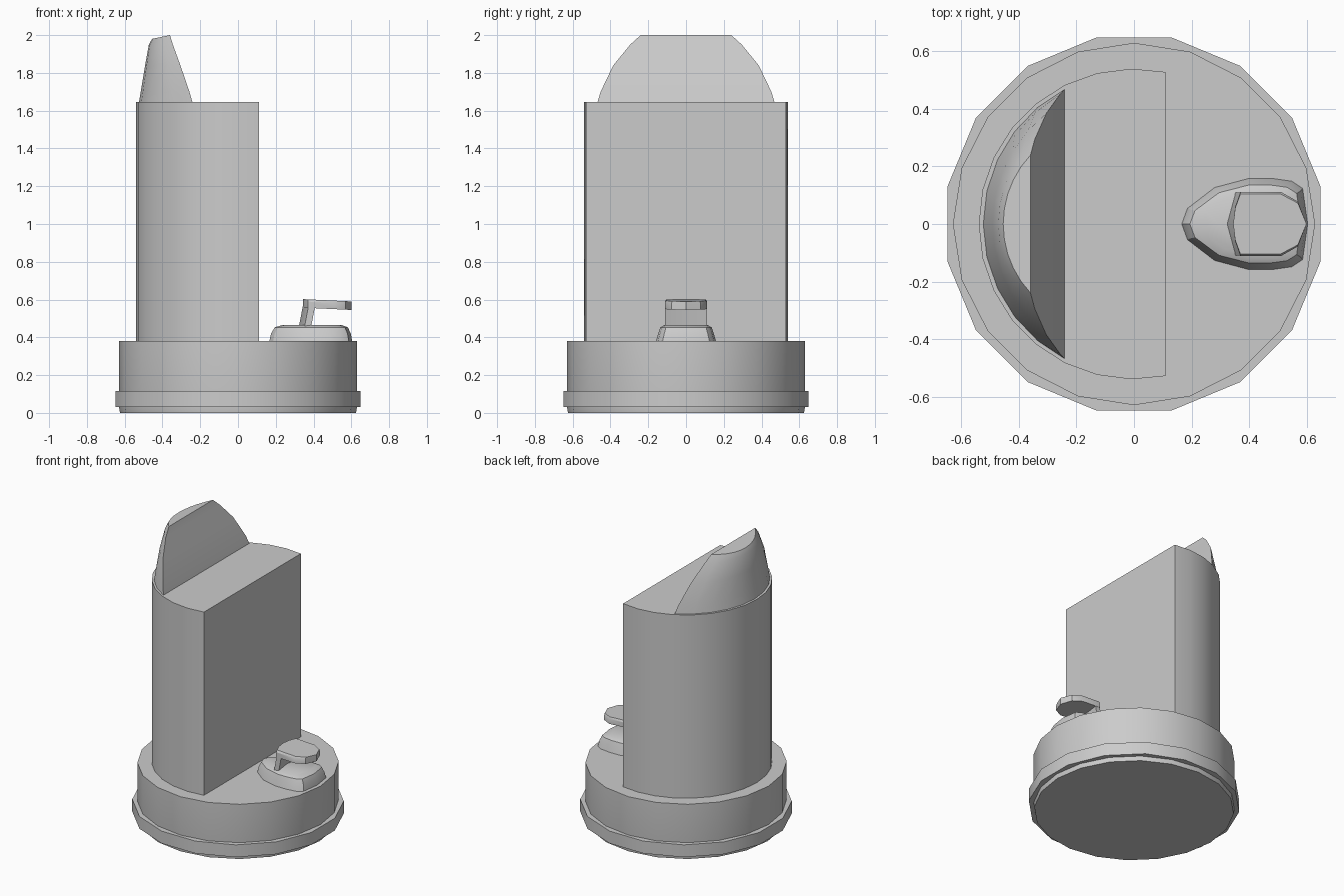
import bpy, bmesh, math

cube = bpy.data.objects.get("Cube")
if cube:
    bpy.data.objects.remove(cube, do_unlink=True)

GREY = (0.6, 0.6, 0.6, 1.0)
mat = bpy.data.materials.new("plain grey")
mat.use_nodes = True
mat.diffuse_color = GREY
mat.node_tree.nodes["Principled BSDF"].inputs["Base Color"].default_value = GREY


def loft(name, rings, smooth_angle=30):
    """Skin a stack of equal-length point rings and cap both ends."""
    bm = bmesh.new()
    loops = [[bm.verts.new(p) for p in ring] for ring in rings]
    n = len(loops[0])
    for low, high in zip(loops, loops[1:]):
        for i in range(n):
            j = (i + 1) % n
            bm.faces.new((low[i], low[j], high[j], high[i]))
    bm.faces.new(loops[0][::-1])
    bm.faces.new(loops[-1])
    bmesh.ops.recalc_face_normals(bm, faces=bm.faces)
    mesh = bpy.data.meshes.new(name)
    bm.to_mesh(mesh)
    bm.free()
    mesh.materials.append(mat)
    mesh.shade_smooth()
    mesh.set_sharp_from_angle(angle=math.radians(smooth_angle))
    obj = bpy.data.objects.new(name, mesh)
    bpy.context.collection.objects.link(obj)
    return obj


def circle(r, z, sides, turn=0.0):
    return [(r * math.cos(turn + math.tau * i / sides),
             r * math.sin(turn + math.tau * i / sides), z) for i in range(sides)]


def arc(r, start, end, steps, cx=0.0):
    return [(cx + r * math.cos(start + (end - start) * i / steps),
             r * math.sin(start + (end - start) * i / steps)) for i in range(steps + 1)]


def mirror_y(half):
    """Close a half outline (first and last points on y = 0)."""
    return half + [(x, -y) for x, y in half[-2:0:-1]]


# Round base: drum with a wider rim near the floor
loft("base_drum", [circle(0.625, 0.0, 20), circle(0.63, 0.03, 20), circle(0.63, 0.38, 20)])
half_step = math.pi / 16
loft("base_rim", [circle(0.662, 0.03, 16, half_step), circle(0.662, 0.115, 16, half_step)])

# Tall D-shaped column, flat towards +x
a = math.acos(0.11 / 0.54)
d_shape = arc(0.54, a, math.tau - a, 16)
loft("column", [[(x, y, z) for x, y in d_shape] for z in (0.375, 1.645)])

# Crown: circle segments that narrow and lean outwards
# height, x of flat side, half width, x of outer side, drop of outer edge
levels = [(1.64, -0.24, 0.47, -0.525, 0), (1.70, -0.257, 0.452, -0.515, 0),
          (1.84, -0.305, 0.385, -0.492, 0), (1.95, -0.345, 0.295, -0.472, 0),
          (2.0, -0.36, 0.24, -0.455, 0.02)]
rings = []
for z, flat, w, outer, drop in levels:
    s = flat - outer
    r = (s * s + w * w) / (2 * s)
    half = math.asin(w / r)
    pts = arc(r, math.pi - half, math.pi + half, 10, outer + r)
    rings.append([(x, y, z - drop * (flat - x) / s) for x, y in pts])
loft("crown", rings)

# Teardrop foot of the lever
foot = mirror_y([(0.165, 0), (0.185, 0.055), (0.28, 0.128), (0.40, 0.16), (0.48, 0.16),
                 (0.55, 0.15), (0.587, 0.125), (0.605, 0)])


def foot_ring(z, sx, sy):
    return [(0.41 + (x - 0.41) * sx, y * sy, z) for x, y in foot]


loft("lever_foot", [foot_ring(0.375, 1, 1), foot_ring(0.42, 0.96, 0.92),
                    foot_ring(0.453, 0.88, 0.85), foot_ring(0.466, 0.70, 0.70)])

# Leaning curved stem
stem = [(0.0, -0.11), (-0.03, 0.0), (0.0, 0.11), (0.035, 0.11), (0.02, 0.0), (0.035, -0.11)]
loft("lever_stem", [[(cx + x, y, z) for x, y in stem]
                    for cx, z in ((0.352, 0.455), (0.375, 0.575))])

# Flat overhanging lever plate, slightly lower at its tip
plate = mirror_y([(0.345, 0), (0.352, 0.06), (0.37, 0.112), (0.51, 0.112), (0.57, 0.078),
                  (0.60, 0)])
loft("lever_plate", [[(x, y * k, z - 0.012 * (x - 0.35) / 0.25) for x, y in plate]
                     for z, k in ((0.557, 1.0), (0.59, 1.0), (0.602, 0.93))])
